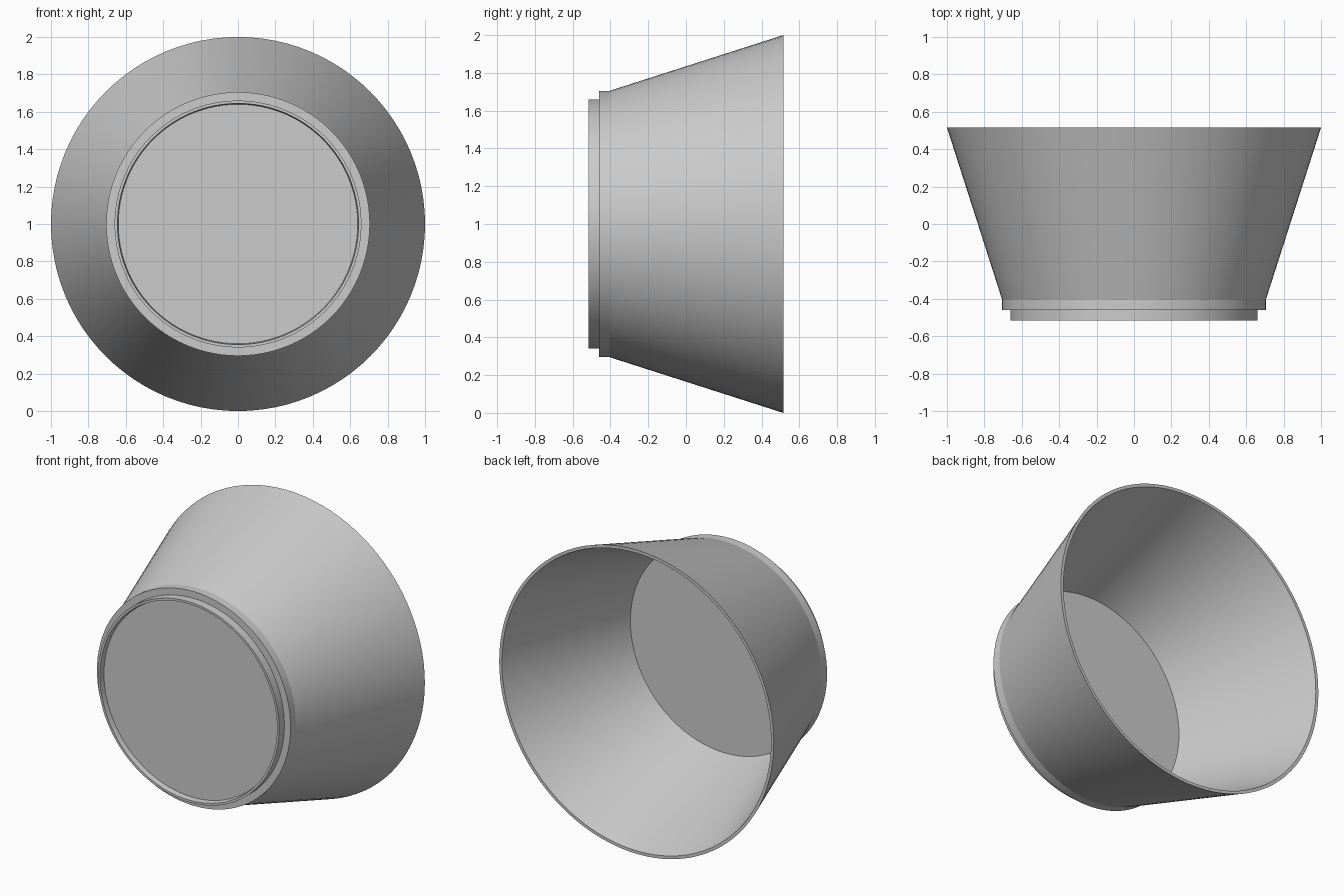
import bpy
import bmesh
import math
from mathutils import Matrix, Vector

cube = bpy.data.objects.get("Cube")
if cube:
    bpy.data.objects.remove(cube, do_unlink=True)

SEGMENTS = 96
CENTRE_Z = 1.0

grey = bpy.data.materials.new("plain grey")
grey.use_nodes = True
colour = (0.6, 0.6, 0.6, 1.0)
grey.diffuse_color = colour
grey.node_tree.nodes["Principled BSDF"].inputs["Base Color"].default_value = colour


def lathe(name, profile):
    """Turn a (radius, y) profile, running from axis to axis, around the y axis."""
    bm = bmesh.new()
    verts = [bm.verts.new((r, y, 0)) for r, y in profile]
    edges = [bm.edges.new(pair) for pair in zip(verts, verts[1:])]
    bmesh.ops.spin(bm, geom=verts + edges, cent=Vector(), axis=(0, 1, 0),
                   angle=math.tau, steps=SEGMENTS, use_duplicate=False)
    bmesh.ops.remove_doubles(bm, verts=bm.verts, dist=1e-4)
    bmesh.ops.recalc_face_normals(bm, faces=bm.faces)
    bmesh.ops.transform(bm, matrix=Matrix.Translation((0, 0, CENTRE_Z)), verts=bm.verts)
    mesh = bpy.data.meshes.new(name)
    bm.to_mesh(mesh)
    bm.free()
    mesh.materials.append(grey)
    obj = bpy.data.objects.new(name, mesh)
    bpy.context.collection.objects.link(obj)
    bpy.ops.object.select_all(action='DESELECT')
    obj.select_set(True)
    bpy.context.view_layer.objects.active = obj
    bpy.ops.object.shade_smooth_by_angle(angle=math.radians(15))
    return obj


# One closed shell: recessed base, foot ring, collar, flared wall, rim, inside floor
lathe("flared_bowl", [
    (0, -0.48), (0.64, -0.48),            # recessed base
    (0.645, -0.515), (0.66, -0.515),      # foot ring
    (0.66, -0.46), (0.705, -0.46),        # step
    (0.705, -0.405), (1.0, 0.515),        # collar and flared wall
    (0.98, 0.515), (0.685, -0.40),        # rim and inner wall
    (0, -0.40),                           # inside floor
])
